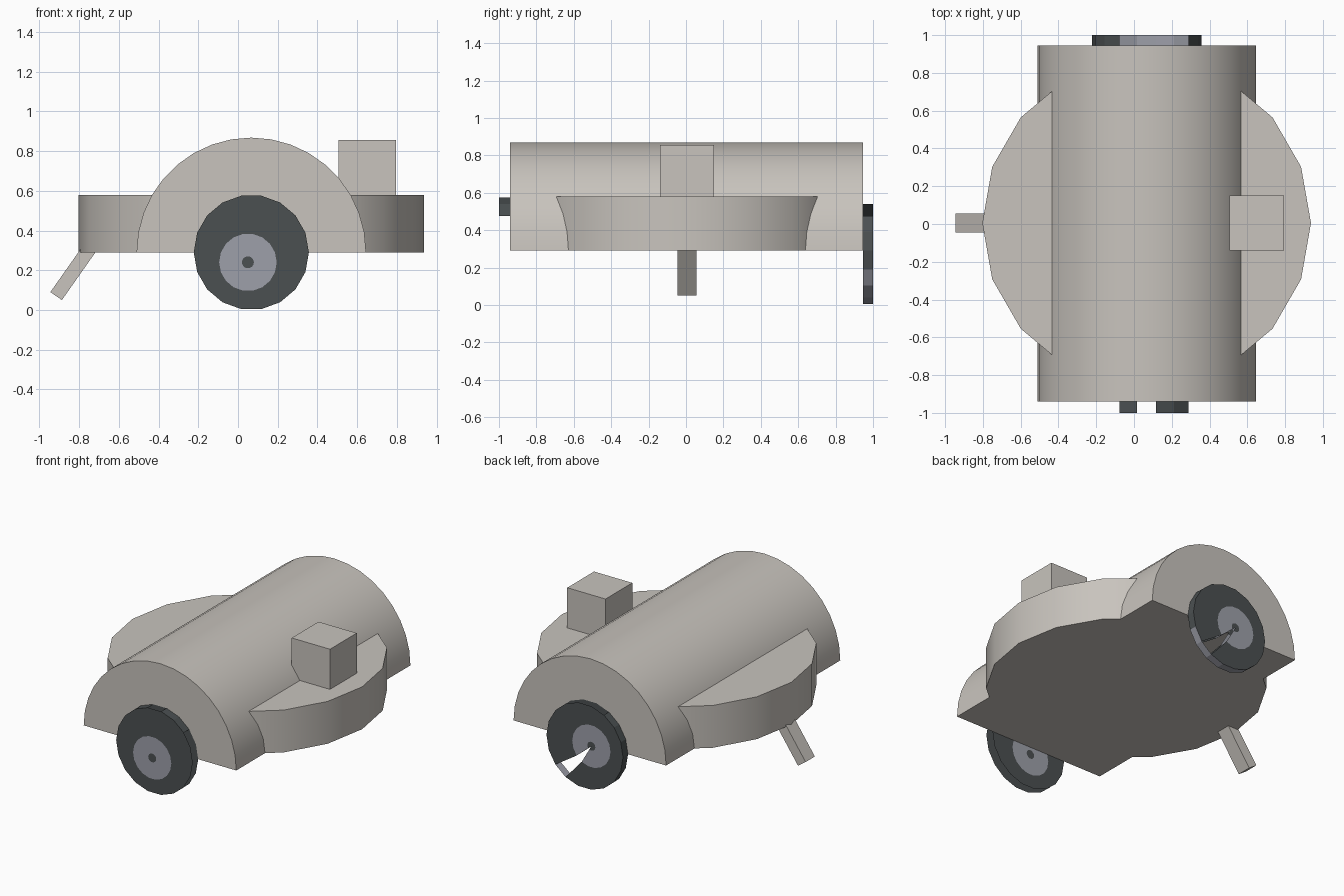
import bpy, bmesh, math
from mathutils import Vector

if "Cube" in bpy.data.objects:
    bpy.data.objects.remove(bpy.data.objects["Cube"])


def mat(name, rgb):
    m = bpy.data.materials.new(name)
    m.diffuse_color = (*rgb, 1)
    m.use_nodes = True
    m.node_tree.nodes["Principled BSDF"].inputs["Base Color"].default_value = m.diffuse_color
    return m


SHELL = mat("warm_grey", (0.58, 0.55, 0.51))
TYRE = mat("dark_slate", (0.07, 0.08, 0.083))
HUB = mat("cool_grey", (0.34, 0.35, 0.40))


def finish(name, bm, mats, smooth=False, normals=True):
    if normals:
        bmesh.ops.recalc_face_normals(bm, faces=bm.faces)
    me = bpy.data.meshes.new(name)
    bm.to_mesh(me)
    bm.free()
    ob = bpy.data.objects.new(name, me)
    bpy.context.collection.objects.link(ob)
    for m in mats:
        me.materials.append(m)
    if smooth:
        bpy.ops.object.select_all(action='DESELECT')
        ob.select_set(True)
        bpy.context.view_layer.objects.active = ob
        bpy.ops.object.shade_smooth_by_angle(angle=math.radians(35))
    return ob


def prism(name, profile, move, smooth=False):
    """Solid made by pushing a flat profile along a vector."""
    bm = bmesh.new()
    f = bm.faces.new([bm.verts.new(p) for p in profile])
    ext = bmesh.ops.extrude_face_region(bm, geom=[f], use_keep_orig=True)
    top = [v for v in ext["geom"] if isinstance(v, bmesh.types.BMVert)]
    bmesh.ops.translate(bm, verts=top, vec=Vector(move))
    return finish(name, bm, [SHELL], smooth)


CX, CZ = 0.067, 0.29

# Half-barrel body
arc = [math.radians(10 * i) for i in range(19)]
prism("barrel_body", [(CX + 0.578 * math.cos(a), -0.94, CZ + 0.578 * math.sin(a)) for a in arc],
      (0, 1.885, 0), True)

# Round deck crossing the barrel
ring = [math.radians(20 * i) for i in range(18)]
prism("round_deck", [(CX + 0.87 * math.cos(a), 0.005 + 0.87 * math.sin(a), CZ) for a in ring],
      (0, 0, 0.29), True)

# Box on the deck
prism("deck_box", [(0.505, -0.14, 0.565), (0.795, -0.14, 0.565), (0.795, 0.15, 0.565), (0.505, 0.15, 0.565)],
      (0, 0, 0.29))

# Slanted support leg
prism("support_leg", [(-0.945, -0.045, 0.09), (-0.887, -0.045, 0.05), (-0.69, -0.045, 0.33), (-0.748, -0.045, 0.37)],
      (0, 0.10, 0))


def wheel(name, y_in, y_out, hub, rim, grey_rim, gap):
    """Wheel with off-centre hub; rim and cap sectors start at 20k degrees."""
    bm = bmesh.new()
    hx, hz = hub

    def pt(deg, level, y):
        a = math.radians(deg)
        c, s = math.cos(a), math.sin(a)
        if level == 0:
            return Vector((CX + 0.29 * c, y, CZ + 0.29 * s))
        r = (0.145, 0.03, 0)[level - 1]
        return Vector((CX + hx + r * c, y, CZ + hz + r * s))

    def face(points, index, outward):
        f = bm.faces.new([bm.verts.new(p) for p in points])
        f.normal_update()
        if f.normal.dot(outward) < 0:
            f.normal_flip()
        f.material_index = index

    for d in range(0, 360, 20):
        e = d + 20
        if d not in gap:
            for y, out in ((y_in, y_in - y_out), (y_out, y_out - y_in)):
                n = Vector((0, out, 0))
                for level, index in ((0, 0), (1, 1)):
                    face([pt(d, level, y), pt(e, level, y), pt(e, level + 1, y), pt(d, level + 1, y)], index, n)
                face([pt(d, 2, y), pt(e, 2, y), pt(d, 3, y)], 0, n)
        if d in rim:
            n = pt(d + 10, 0, 0) - Vector((CX, 0, CZ))
            face([pt(d, 0, y_in), pt(e, 0, y_in), pt(e, 0, y_out), pt(d, 0, y_out)],
                 1 if d in grey_rim else 0, n)
    bmesh.ops.remove_doubles(bm, verts=bm.verts, dist=0.0005)
    return finish(name, bm, [TYRE, HUB], normals=False)


# Front wheel has an open tread, back wheel has a missing wedge
wheel("front_wheel", -0.941, -1.0, (-0.017, -0.05), {40, 60, 100}, set(), set())
wheel("back_wheel", 0.946, 1.0, (-0.05, 0.012),
      set(range(0, 360, 20)) - {40, 60, 80, 100}, {240, 260, 280, 300, 320}, {300})
